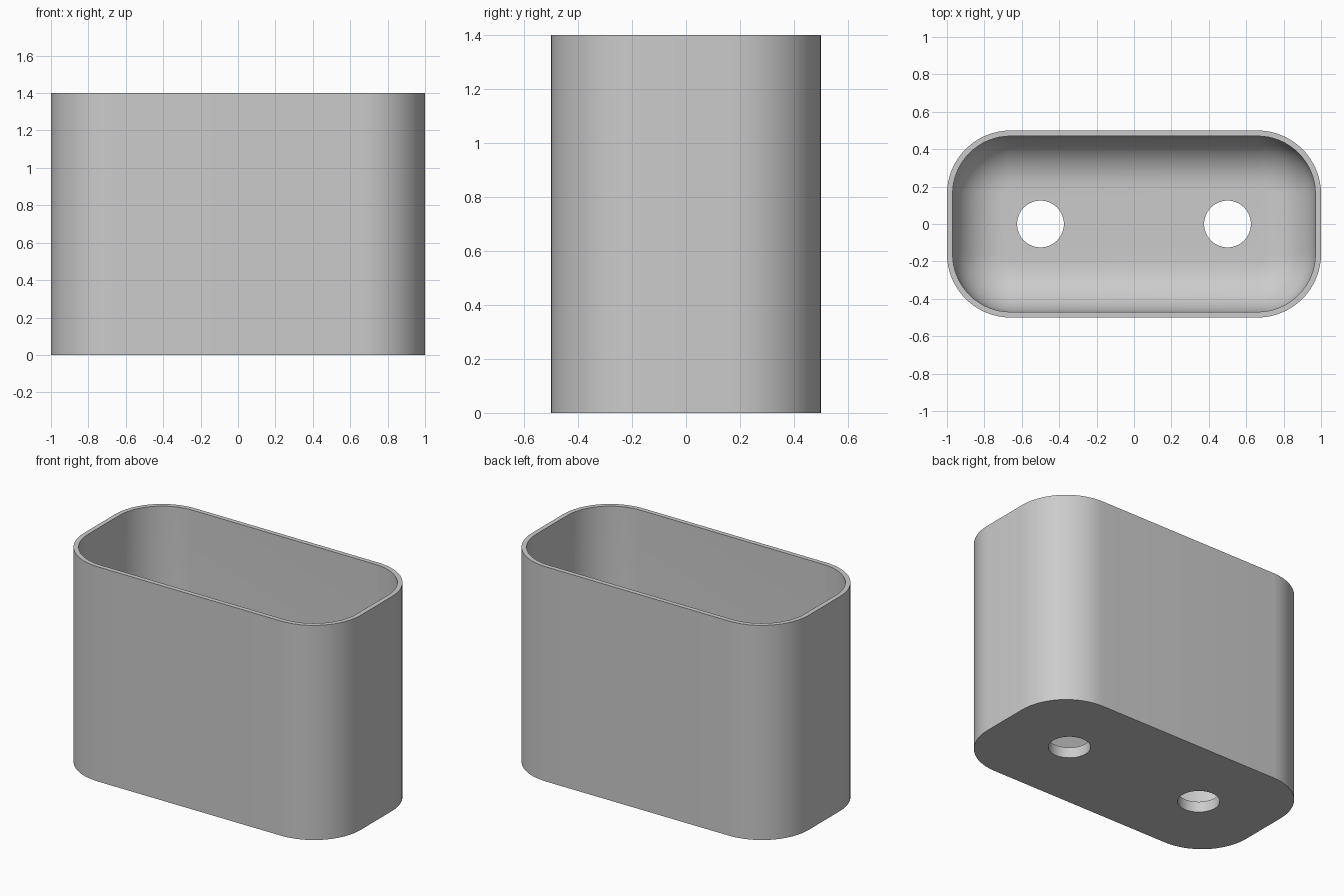
import bpy, bmesh, math

cube = bpy.data.objects.get("Cube")
if cube:
    bpy.data.objects.remove(cube, do_unlink=True)

HALF_X, HALF_Y, HEIGHT = 1.0, 0.5, 1.4
CORNER, WALL, FLOOR, FILLET = 0.34, 0.03, 0.07, 0.27
HOLE_RADIUS, HOLE_X = 0.125, 0.5
CORNER_STEPS, FILLET_STEPS = 16, 12

grey = bpy.data.materials.new("plain grey")
grey.use_nodes = True
colour = (0.6, 0.6, 0.6, 1)
grey.diffuse_color = colour
grey.node_tree.nodes["Principled BSDF"].inputs["Base Color"].default_value = colour


def rounded_loop(bm, inset, z):
    """Rounded rectangle of vertices, moved inward by inset."""
    radius = CORNER - inset
    verts = []
    for i, (sx, sy) in enumerate(((1, 1), (-1, 1), (-1, -1), (1, -1))):
        for k in range(CORNER_STEPS + 1):
            a = (i + k / CORNER_STEPS) * math.pi / 2
            verts.append(bm.verts.new((sx * (HALF_X - CORNER) + radius * math.cos(a),
                                       sy * (HALF_Y - CORNER) + radius * math.sin(a), z)))
    return verts


# Section of the shell: outer wall, rim, inner wall, then the curved floor edge
section = [(0, 0), (0, HEIGHT), (WALL, HEIGHT)]
for k in range(FILLET_STEPS + 1):
    a = k / FILLET_STEPS * math.pi / 2
    section.append((WALL + FILLET * (1 - math.cos(a)),
                    FLOOR + FILLET * (1 - math.sin(a))))

bm = bmesh.new()
loops = [rounded_loop(bm, inset, z) for inset, z in section]
for low, high in zip(loops, loops[1:]):
    for i in range(len(low)):
        j = (i + 1) % len(low)
        bm.faces.new((low[i], low[j], high[j], high[i]))
bm.faces.new(loops[0][::-1])
bm.faces.new(loops[-1])
bmesh.ops.recalc_face_normals(bm, faces=bm.faces[:])
mesh = bpy.data.meshes.new("container")
bm.to_mesh(mesh)
bm.free()
container = bpy.data.objects.new("container", mesh)
bpy.context.collection.objects.link(container)
mesh.materials.append(grey)

# Two round holes through the floor
for side in (-1, 1):
    bpy.ops.mesh.primitive_cylinder_add(vertices=64, radius=HOLE_RADIUS, depth=0.4,
                                        location=(side * HOLE_X, 0, 0))
    cutter = bpy.context.object
    cutter.name = "hole_cutter"
    cutter.hide_render = True
    cutter.data.materials.append(grey)
    cut = container.modifiers.new("floor_hole", 'BOOLEAN')
    cut.operation = 'DIFFERENCE'
    cut.solver = 'EXACT'
    cut.object = cutter
    bpy.ops.object.select_all(action='DESELECT')
    container.select_set(True)
    bpy.context.view_layer.objects.active = container
    bpy.ops.object.modifier_apply(modifier=cut.name)
    bpy.data.objects.remove(cutter, do_unlink=True)

bpy.ops.object.shade_smooth_by_angle(angle=math.radians(30))
